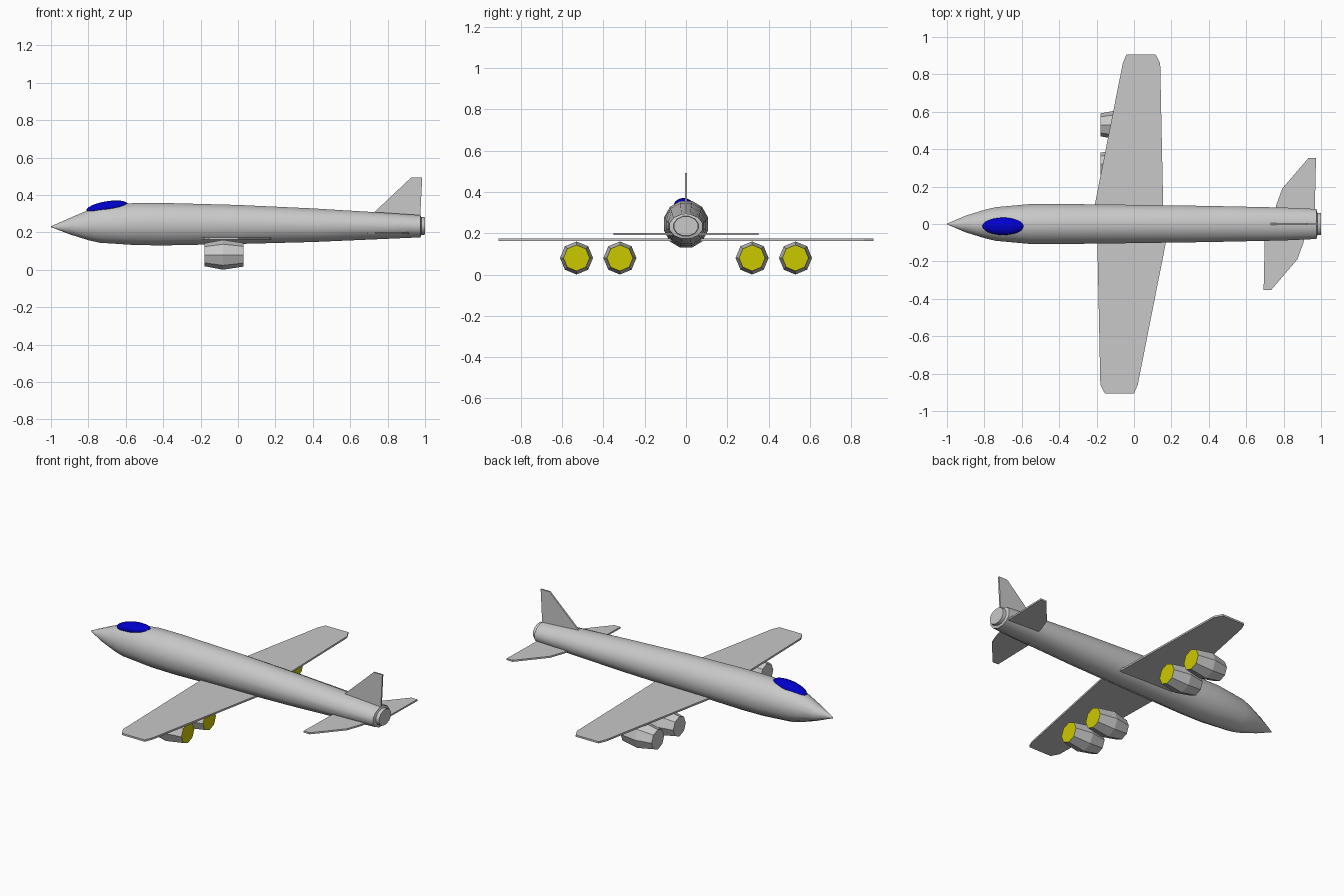
import bpy, bmesh
from math import cos, sin, pi, radians

cube = bpy.data.objects.get("Cube")
if cube:
    bpy.data.objects.remove(cube)


def material(name, rgb):
    m = bpy.data.materials.new(name)
    m.use_nodes = True
    m.diffuse_color = (*rgb, 1)
    m.node_tree.nodes["Principled BSDF"].inputs["Base Color"].default_value = (*rgb, 1)
    return m


GREY = material("light grey", (0.58, 0.58, 0.58))
BLUE = material("canopy blue", (0.0, 0.0, 0.6))
YELLOW = material("exhaust yellow", (0.6, 0.58, 0.0))


def finish(bm, name, *mats):
    bmesh.ops.recalc_face_normals(bm, faces=bm.faces)
    mesh = bpy.data.meshes.new(name)
    bm.to_mesh(mesh)
    bm.free()
    for m in mats:
        mesh.materials.append(m)
    obj = bpy.data.objects.new(name, mesh)
    bpy.context.collection.objects.link(obj)
    return obj


def smooth(obj, degrees):
    bpy.ops.object.select_all(action="DESELECT")
    obj.select_set(True)
    bpy.context.view_layer.objects.active = obj
    bpy.ops.object.shade_smooth_by_angle(angle=radians(degrees))


def loft(sections, sides, phase, y=0.0):
    """Skin of elliptical rings along x: (x, half width, bottom z, top z)."""
    bm = bmesh.new()
    rings = []
    for x, w, low, high in sections:
        mid, h = (low + high) / 2, (high - low) / 2
        rings.append([bm.verts.new((x, y + w * cos(phase + 2 * pi * i / sides),
                                    mid + h * sin(phase + 2 * pi * i / sides)))
                      for i in range(sides)])
    for a, b in zip(rings, rings[1:]):
        for i in range(sides):
            j = (i + 1) % sides
            bm.faces.new((a[i], a[j], b[j], b[i]))
    bm.faces.new(rings[0])
    bm.faces.new(rings[-1])
    return bm


def plate(name, outline, thickness, place):
    """Flat slab: place(u, v, t) maps the outline and thickness into space."""
    bm = bmesh.new()
    sides = [[bm.verts.new(place(u, v, t)) for u, v in outline]
             for t in (-thickness / 2, thickness / 2)]
    n = len(outline)
    for ring in sides:
        bm.faces.new(ring)
    for i in range(n):
        j = (i + 1) % n
        bm.faces.new((sides[0][i], sides[0][j], sides[1][j], sides[1][i]))
    return finish(bm, name, GREY)


# Fuselage with pointed nose and stepped tail nozzle
body = loft([(-1.0, 0.002, 0.228, 0.232), (-0.9, 0.046, 0.188, 0.278),
             (-0.8, 0.078, 0.155, 0.322), (-0.74, 0.093, 0.141, 0.342),
             (-0.55, 0.111, 0.128, 0.361), (-0.4, 0.111, 0.126, 0.361),
             (0.0, 0.106, 0.134, 0.35), (0.4, 0.1, 0.145, 0.331),
             (0.8, 0.091, 0.163, 0.306), (0.975, 0.083, 0.171, 0.294),
             (0.98, 0.062, 0.184, 0.284), (1.0, 0.06, 0.186, 0.282)],
            12, pi / 12)
smooth(finish(body, "fuselage", GREY), 38)

# Canopy
bm = bmesh.new()
bmesh.ops.create_uvsphere(bm, u_segments=24, v_segments=12, radius=1)
canopy = finish(bm, "canopy", BLUE)
canopy.scale = (0.112, 0.047, 0.032)
canopy.rotation_euler = (0, radians(-9), 0)
canopy.location = (-0.7, -0.012, 0.334)
smooth(canopy, 40)

# Wings and tailplanes: each right-hand panel is the left one turned half way round
wing = [(-0.23, 0.0), (-0.06, 0.86), (-0.04, 0.907), (0.115, 0.907),
        (0.14, 0.86), (0.158, 0.0)]
tailplane = [(0.74, 0.0), (0.76, 0.1), (0.793, 0.19), (0.932, 0.352),
             (0.973, 0.352), (0.965, 0.0)]
for name, outline, pivot, z, thick in (("wing", wing, -0.02, 0.168, 0.011),
                                       ("tailplane", tailplane, 0.833, 0.197, 0.01)):
    plate(name + "_back", outline, thick, lambda u, v, t: (u, v, z + t))
    plate(name + "_front", outline, thick,
          lambda u, v, t: (2 * pivot - u, -v, z + t))

# Tail fin
plate("tail_fin", [(0.71, 0.29), (0.925, 0.492), (0.985, 0.492), (0.973, 0.26)],
      0.01, lambda u, v, t: (u, t, v))

# Engines: eight-sided barrels with yellow exhaust discs
for number, y in enumerate((-0.53, -0.32, 0.32, 0.53), 1):
    bm = loft([(x, r, 0.08 - r, 0.08 + r)
               for x, r in ((-0.18, 0.061), (-0.08, 0.08), (0.03, 0.063))],
              8, 0, y)
    for face in bm.faces:
        if face.calc_center_median().x > 0.02:
            face.material_index = 1
    finish(bm, f"engine_{number}", GREY, YELLOW)
